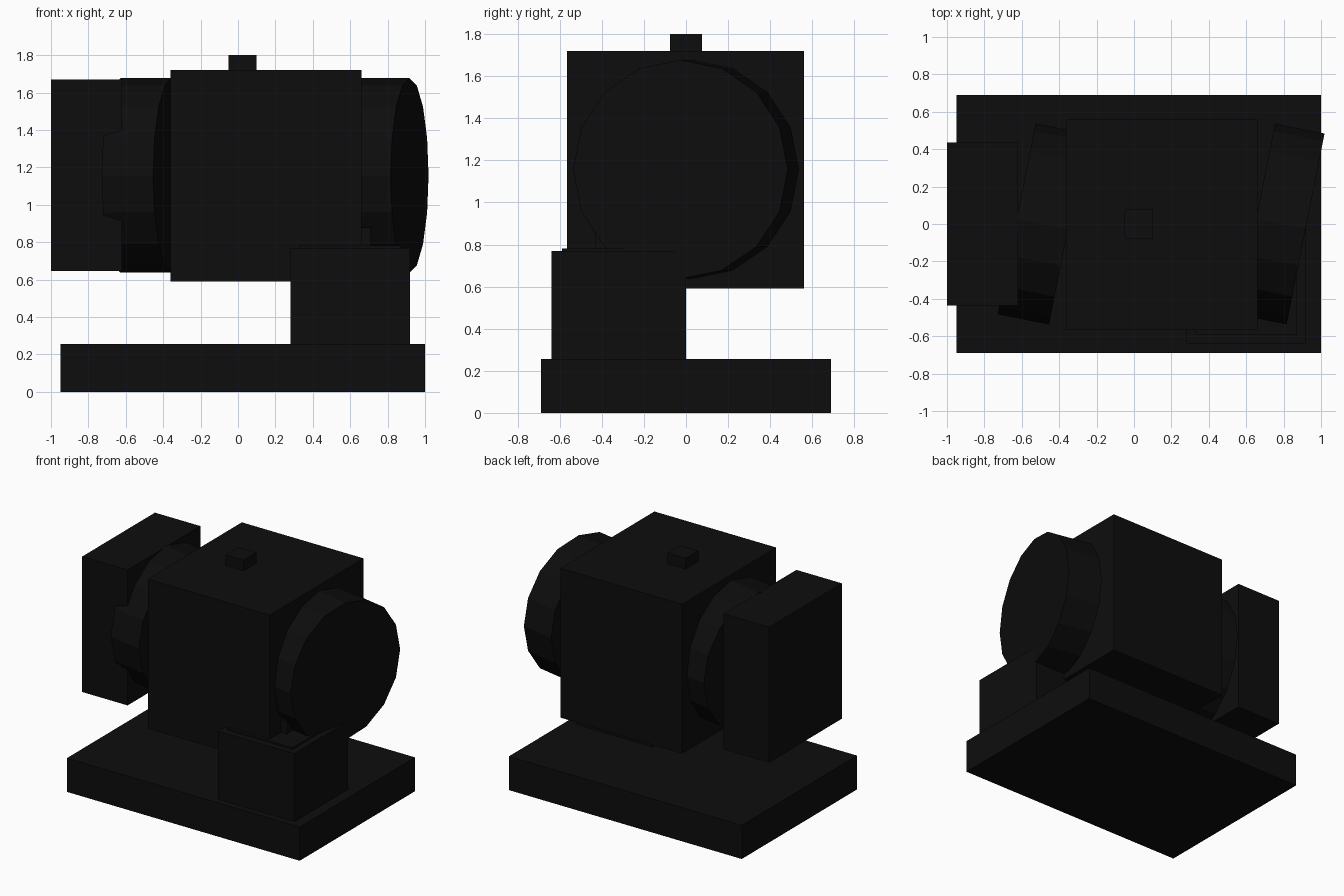
import bpy
import math

default_cube = bpy.data.objects.get("Cube")
if default_cube:
    bpy.data.objects.remove(default_cube, do_unlink=True)

black = bpy.data.materials.new("matte_black")
black.use_nodes = True
colour = (0.004, 0.004, 0.004, 1)
black.diffuse_color = colour
black.node_tree.nodes["Principled BSDF"].inputs["Base Color"].default_value = colour


def box(name, x, y, z):
    """Box from its (low, high) range on each axis."""
    ranges = (x, y, z)
    bpy.ops.mesh.primitive_cube_add(size=1, location=[(a + b) / 2 for a, b in ranges])
    obj = bpy.context.object
    obj.name = name
    obj.scale = [b - a for a, b in ranges]
    bpy.ops.object.transform_apply(location=False, rotation=False, scale=True)
    obj.data.materials.append(black)
    return obj


def drum(name, x, radius, height, sides=16):
    """Faceted disc lying along x, with flat facets at top and bottom."""
    bpy.ops.mesh.primitive_cylinder_add(
        vertices=sides, radius=radius, depth=x[1] - x[0],
        location=((x[0] + x[1]) / 2, 0, height))
    obj = bpy.context.object
    obj.name = name
    obj.rotation_euler = (math.pi / sides, math.pi / 2, 0)
    obj.data.materials.append(black)
    return obj


# Base and main housing
box("base_plate", (-0.95, 1), (-0.69, 0.69), (0, 0.255))
box("main_housing", (-0.36, 0.66), (-0.565, 0.56), (0.59, 1.72))
box("top_knob", (-0.05, 0.1), (-0.077, 0.077), (1.71, 1.8))

# Side discs and the end slab
drum("left_disc", (0.65, 0.92), 0.52, 1.157)
drum("right_disc", (-0.63, -0.35), 0.52, 1.157)
box("end_slab", (-1, -0.62), (-0.435, 0.435), (0.645, 1.67))

# Support block with its cap and peg
box("support_block", (0.28, 0.92), (-0.64, 0), (0.25, 0.77))
box("support_cap", (0.33, 0.87), (-0.59, -0.05), (0.76, 0.782))
box("support_peg", (0.49, 0.71), (-0.43, -0.21), (0.77, 0.88))
